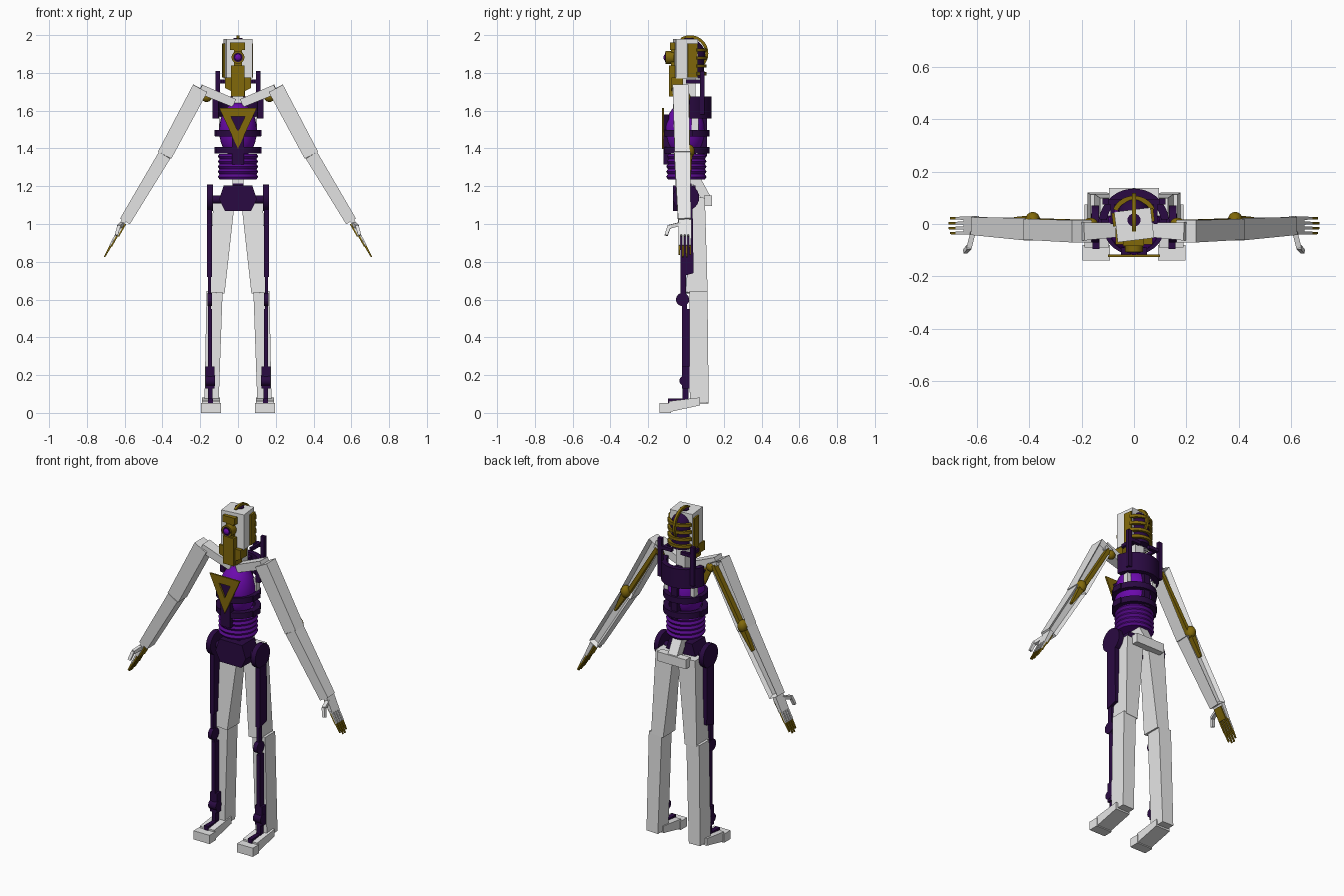
import bpy, bmesh, math
from mathutils import Vector, Matrix

if "Cube" in bpy.data.objects:
    bpy.data.objects.remove(bpy.data.objects["Cube"])


def material(name, rgb):
    m = bpy.data.materials.new(name)
    m.use_nodes = True
    m.diffuse_color = (*rgb, 1)
    m.node_tree.nodes["Principled BSDF"].inputs["Base Color"].default_value = (*rgb, 1)
    return m


WHITE = material("shell white", (0.8, 0.8, 0.8))
GOLD = material("old gold", (0.22, 0.14, 0.003))
DARK = material("dark purple", (0.023, 0.003, 0.054))
VIOLET = material("bright violet", (0.15, 0.003, 0.42))
PLUM = material("deep violet", (0.095, 0.003, 0.26))


def finish(name, bm, mat, smooth=False):
    bmesh.ops.recalc_face_normals(bm, faces=bm.faces[:])
    me = bpy.data.meshes.new(name)
    bm.to_mesh(me)
    bm.free()
    me.materials.append(mat)
    ob = bpy.data.objects.new(name, me)
    bpy.context.collection.objects.link(ob)
    if smooth:
        bpy.ops.object.select_all(action="DESELECT")
        ob.select_set(True)
        bpy.context.view_layer.objects.active = ob
        bpy.ops.object.shade_smooth_by_angle(angle=math.radians(35))
    return ob


def box(name, x, y, z, mat, yaw=0):
    """Box from (low, high) spans, optionally turned about the vertical axis."""
    bm = bmesh.new()
    bmesh.ops.create_cube(bm, size=1)
    mid = Vector([(s[0] + s[1]) / 2 for s in (x, y, z)])
    size = [s[1] - s[0] for s in (x, y, z)]
    bm.transform(Matrix.Rotation(yaw, 4, "Z") @ Matrix.Translation(mid) @ Matrix.Diagonal((*size, 1)))
    return finish(name, bm, mat)


def beam(name, a, b, start, end, mat, channel=0):
    """Tapered bar from a to b; channel hollows out its back face."""
    a, b = Vector(a), Vector(b)
    d = (b - a).normalized()
    ref = Vector((0, 1, 0)) if abs(d.y) < 0.7 else Vector((0, 0, 1))
    u = ref.cross(d).normalized()
    v = d.cross(u)
    bm = bmesh.new()
    loops = [[bm.verts.new(p + u * i * s[0] / 2 + v * j * s[1] / 2)
              for i, j in ((-1, -1), (1, -1), (1, 1), (-1, 1))]
             for p, s in ((a, start), (b, end))]
    for lp in loops:
        bm.faces.new(lp)
    for k in range(4):
        n = (k + 1) % 4
        bm.faces.new((loops[0][k], loops[0][n], loops[1][n], loops[1][k]))
    if channel:
        bmesh.ops.recalc_face_normals(bm, faces=bm.faces[:])
        back = max(bm.faces, key=lambda f: f.normal.y)
        bmesh.ops.inset_individual(bm, faces=[back], thickness=0.022, depth=-channel)
    return finish(name, bm, mat)


def cylinder(name, centre, r, h, mat, axis="Z", sides=24):
    bm = bmesh.new()
    bmesh.ops.create_cone(bm, cap_ends=True, segments=sides, radius1=r, radius2=r, depth=h)
    turn = {"X": Matrix.Rotation(math.pi / 2, 4, "Y"), "Y": Matrix.Rotation(math.pi / 2, 4, "X"),
            "Z": Matrix.Identity(4)}[axis]
    bm.transform(Matrix.Translation(centre) @ turn)
    return finish(name, bm, mat, True)


def ball(name, centre, radii, mat):
    bm = bmesh.new()
    bmesh.ops.create_uvsphere(bm, u_segments=24, v_segments=14, radius=1)
    bm.transform(Matrix.Translation(centre) @ Matrix.Diagonal((*radii, 1)))
    return finish(name, bm, mat, True)


def band(name, centre, r, thick, h, start, stop, mat, turn=Matrix.Identity(4), steps=28):
    """Flat band bent along an arc given in degrees."""
    bm = bmesh.new()
    rows = []
    for i in range(steps + 1):
        t = math.radians(start + (stop - start) * i / steps)
        rows.append([bm.verts.new((q * math.cos(t), q * math.sin(t), z))
                     for q, z in ((r, -h / 2), (r, h / 2), (r - thick, h / 2), (r - thick, -h / 2))])
    for p, q in zip(rows, rows[1:]):
        for k in range(4):
            bm.faces.new((p[k], p[(k + 1) % 4], q[(k + 1) % 4], q[k]))
    bm.faces.new(rows[0])
    bm.faces.new(rows[-1])
    bm.transform(Matrix.Translation(centre) @ turn)
    return finish(name, bm, mat, True)


def prism(name, pts, low, high, mat, axis="Y", hole=None):
    """Extrude an outline along an axis; hole is a matching inner outline."""
    bm = bmesh.new()
    place = (lambda p: (p[0], low, p[1])) if axis == "Y" else (lambda p: (low, p[0], p[1]))
    outer = [bm.verts.new(place(p)) for p in pts]
    if hole:
        inner = [bm.verts.new(place(p)) for p in hole]
        n = len(pts)
        faces = [bm.faces.new((outer[k], outer[(k + 1) % n], inner[(k + 1) % n], inner[k])) for k in range(n)]
    else:
        faces = [bm.faces.new(outer)]
    out = bmesh.ops.extrude_face_region(bm, geom=faces, use_keep_orig=True)
    shift = Vector((0, high - low, 0)) if axis == "Y" else Vector((high - low, 0, 0))
    bmesh.ops.translate(bm, vec=shift, verts=[g for g in out["geom"] if isinstance(g, bmesh.types.BMVert)])
    return finish(name, bm, mat)


# Head: slightly turned box, side plates, ribbed back and crest
YAW = math.radians(7)
box("head_shell", (-0.07, 0.07), (-0.062, 0.055), (1.77, 1.98), WHITE, YAW)
for s in (-1, 1):
    box("head_side_plate", sorted((s * 0.065, s * 0.08)), (0, 0.052), (1.775, 1.955), GOLD, YAW)
cylinder("skull_core", (0, 0.035, 1.84), 0.06, 0.14, DARK)
ball("skull_dome", (0, 0.022, 1.893), (0.066, 0.08, 0.086), DARK)
cylinder("crown_cap", (0, 0.015, 1.981), 0.025, 0.008, DARK)
for i in range(4):
    band("skull_rib", (0, 0.02, 1.795 + 0.042 * i), 0.088, 0.018, 0.017, 25, 155, GOLD)
band("head_crest", (0, 0.022, 1.903), 0.096, 0.016, 0.014, 40, 212, GOLD, Matrix.Rotation(math.pi / 2, 4, "Y"))

# Face: brow, eye and long jaw
box("brow", (-0.042, 0.038), (-0.085, -0.05), (1.92, 1.96), GOLD)
box("face_bridge", (-0.022, 0.022), (-0.08, -0.05), (1.75, 1.925), GOLD)
cylinder("eye_socket", (0, -0.085, 1.882), 0.034, 0.045, GOLD, "Y")
cylinder("eye_rim", (0, -0.108, 1.882), 0.025, 0.004, DARK, "Y")
ball("eye", (0, -0.105, 1.882), (0.019, 0.014, 0.019), VIOLET)
prism("jaw", [(-0.07, 1.775), (0.07, 1.775), (0.07, 1.72), (0.038, 1.705), (0.038, 1.675),
              (-0.038, 1.675), (-0.038, 1.705), (-0.07, 1.72)], -0.078, -0.015, GOLD)
box("mouth_guard", (-0.036, 0.034), (-0.09, -0.05), (1.675, 1.84), GOLD)

# Neck and shoulder supports
box("neck", (-0.03, 0.03), (-0.025, 0.05), (1.6, 1.78), WHITE)
for s in (-1, 1):
    box("neck_post", sorted((s * 0.095, s * 0.12)), (0.075, 0.097), (1.58, 1.81), DARK)
    box("neck_brace", sorted((s * 0.03, s * 0.11)), (0.075, 0.095), (1.745, 1.765), DARK)
    box("head_clamp", sorted((s * 0.075, s * 0.09)), (0.0, 0.09), (1.745, 1.765), DARK)

# Torso: glowing core, dark bands, bellows waist, emblem frame
ball("chest_core", (0, -0.005, 1.495), (0.1, 0.105, 0.15), VIOLET)
band("back_collar", (0, 0, 1.617), 0.135, 0.03, 0.115, 8, 172, DARK)
for z in (1.48, 1.39):
    band("rib_band", (0, 0.003, z), 0.122, 0.03, 0.035, 0, 360, DARK)
box("back_spine", (-0.02, 0.02), (0.06, 0.112), (1.36, 1.66), DARK)
for s in (-1, 1):
    box("side_plate", sorted((s * 0.075, s * 0.1)), (0.03, 0.065), (1.49, 1.57), WHITE)
    box("band_clip", sorted((s * 0.1, s * 0.125)), (-0.03, 0.035), (1.465, 1.497), DARK)
    box("lower_clip", sorted((s * 0.1, s * 0.125)), (-0.03, 0.035), (1.373, 1.407), DARK)
for i in range(5):
    z = 1.25 + 0.027 * i
    bm = bmesh.new()
    for low, r1, r2 in ((z - 0.0135, 0.098, 0.107), (z, 0.107, 0.098)):
        bmesh.ops.create_cone(bm, cap_ends=True, segments=28, radius1=r1, radius2=r2, depth=0.0135,
                              matrix=Matrix.Translation((0, 0.002, low + 0.00675)))
    finish("waist_bellow", bm, PLUM, True)
box("front_panel", (-0.032, 0.032), (-0.12, -0.08), (1.315, 1.5), DARK)
prism("emblem_back", [(-0.05, 1.58), (0.05, 1.58), (0, 1.47)], -0.116, -0.09, DARK)
prism("emblem_frame", [(-0.1, 1.615), (0.1, 1.615), (0, 1.398)], -0.127, -0.117, GOLD,
      hole=[(-0.038, 1.57), (0.038, 1.57), (0, 1.49)])

# Pelvis and rear bar
box("waist_post", (-0.03, 0.03), (-0.03, 0.03), (1.19, 1.215), DARK)
box("waist_collar", (-0.03, 0.03), (-0.03, 0.05), (1.21, 1.24), WHITE)
prism("pelvis", [(-0.075, 1.205), (0.075, 1.205), (0.1, 1.13), (0.07, 1.07), (-0.07, 1.07), (-0.1, 1.13)],
      -0.07, 0.05, DARK)
beam("tail_spine", (0, 0.05, 1.24), (0, 0.11, 1.13), (0.06, 0.05), (0.06, 0.05), WHITE)
box("rear_bar", (-0.095, 0.095), (0.095, 0.138), (1.095, 1.15), WHITE)

for s in (-1, 1):
    def P(x, y, z):
        return (s * x, y, z)

    def span(a, b):
        return sorted((s * a, s * b))

    # Arm: collarbone, hollow-backed shells, gold inner frame
    shoulder, elbow, wrist = P(0.2, -0.028, 1.718), P(0.388, -0.02, 1.365), P(0.598, -0.008, 1.015)
    beam("collarbone", P(0.2, -0.028, 1.715), P(0.02, -0.02, 1.64), (0.05, 0.07), (0.045, 0.05), WHITE)
    ball("shoulder_joint", P(0.166, 0.0, 1.672), (0.028, 0.024, 0.026), GOLD)
    beam("upper_arm", shoulder, elbow, (0.085, 0.085), (0.08, 0.08), WHITE, 0.03)
    beam("forearm", elbow, wrist, (0.07, 0.085), (0.06, 0.068), WHITE, 0.02)
    beam("upper_arm_frame", P(0.187, 0.0, 1.69), P(0.375, 0.006, 1.38), (0.022, 0.032), (0.022, 0.032), GOLD)
    ball("elbow_joint", P(0.387, 0.016, 1.385), (0.028, 0.03, 0.036), GOLD)
    beam("forearm_frame", P(0.39, 0.014, 1.37), P(0.455, 0.014, 1.255), (0.034, 0.036), (0.01, 0.025), GOLD)

    # Hand: white outside, gold inside
    beam("palm", P(0.604, -0.005, 1.02), P(0.644, -0.006, 0.94), (0.024, 0.07), (0.018, 0.068), WHITE)
    beam("palm_lining", P(0.596, -0.005, 1.0), P(0.633, -0.006, 0.935), (0.008, 0.055), (0.008, 0.055), GOLD)
    for i in range(4):
        y = 0.022 - 0.019 * i
        tip = 0.012 * (i in (0, 3))
        beam("finger_back", P(0.643, y, 0.95), P(0.678, y, 0.886), (0.009, 0.012), (0.008, 0.011), WHITE)
        beam("finger_pad", P(0.635, y, 0.946), P(0.67, y, 0.882), (0.009, 0.01), (0.008, 0.009), GOLD)
        beam("finger_tip", P(0.674, y, 0.885), P(0.707 - tip / 2, y, 0.825 + tip), (0.012, 0.01), (0.007, 0.008), GOLD)
    beam("thumb_base", P(0.615, -0.03, 1.0), P(0.63, -0.09, 0.985), (0.02, 0.02), (0.02, 0.02), WHITE)
    beam("thumb_tip", P(0.63, -0.088, 0.99), P(0.645, -0.105, 0.94), (0.018, 0.018), (0.016, 0.016), WHITE)

    # Hip and outer leg struts
    cylinder("hip_axle", P(0.11, 0, 1.13), 0.022, 0.09, DARK, "X")
    cylinder("hip_disc", P(0.148, 0, 1.14), 0.07, 0.03, DARK, "X")
    prism("thigh_strut", [(-0.03, 1.08), (0.035, 1.08), (0.04, 0.74), (-0.03, 0.72)], *span(0.137, 0.165), DARK, "X")
    box("thigh_rod", span(0.143, 0.16), (-0.03, 0.0), (0.6, 0.74), DARK)
    cylinder("knee_disc", P(0.15, -0.018, 0.6), 0.035, 0.025, DARK, "X")
    box("shin_rod", span(0.137, 0.16), (-0.022, 0.018), (0.18, 0.55), DARK)
    box("shin_link", span(0.143, 0.16), (-0.02, 0.005), (0.54, 0.6), DARK)
    box("ankle_block", span(0.125, 0.172), (-0.02, 0.022), (0.13, 0.245), DARK)
    cylinder("ankle_disc", P(0.148, -0.008, 0.17), 0.027, 0.05, DARK, "X")
    box("ankle_rod", span(0.135, 0.16), (-0.018, 0.012), (0.06, 0.14), DARK)

    # Leg shells and foot
    beam("thigh_shell", P(0.073, 0.064, 1.135), P(0.111, 0.057, 0.635), (0.115, 0.072), (0.08, 0.115), WHITE)
    beam("shin_shell", P(0.124, 0.066, 0.645), P(0.14, 0.07, 0.05), (0.085, 0.095), (0.075, 0.1), WHITE)
    prism("foot", [(-0.09, 0.004), (0.075, 0.04), (0.075, 0.082), (-0.09, 0.062)], *span(0.095, 0.19), WHITE, "X")
    box("toe", span(0.091, 0.196), (-0.14, -0.08), (0.0, 0.052), WHITE)
    box("foot_hinge", span(0.132, 0.158), (-0.095, 0.01), (0.05, 0.077), DARK)
